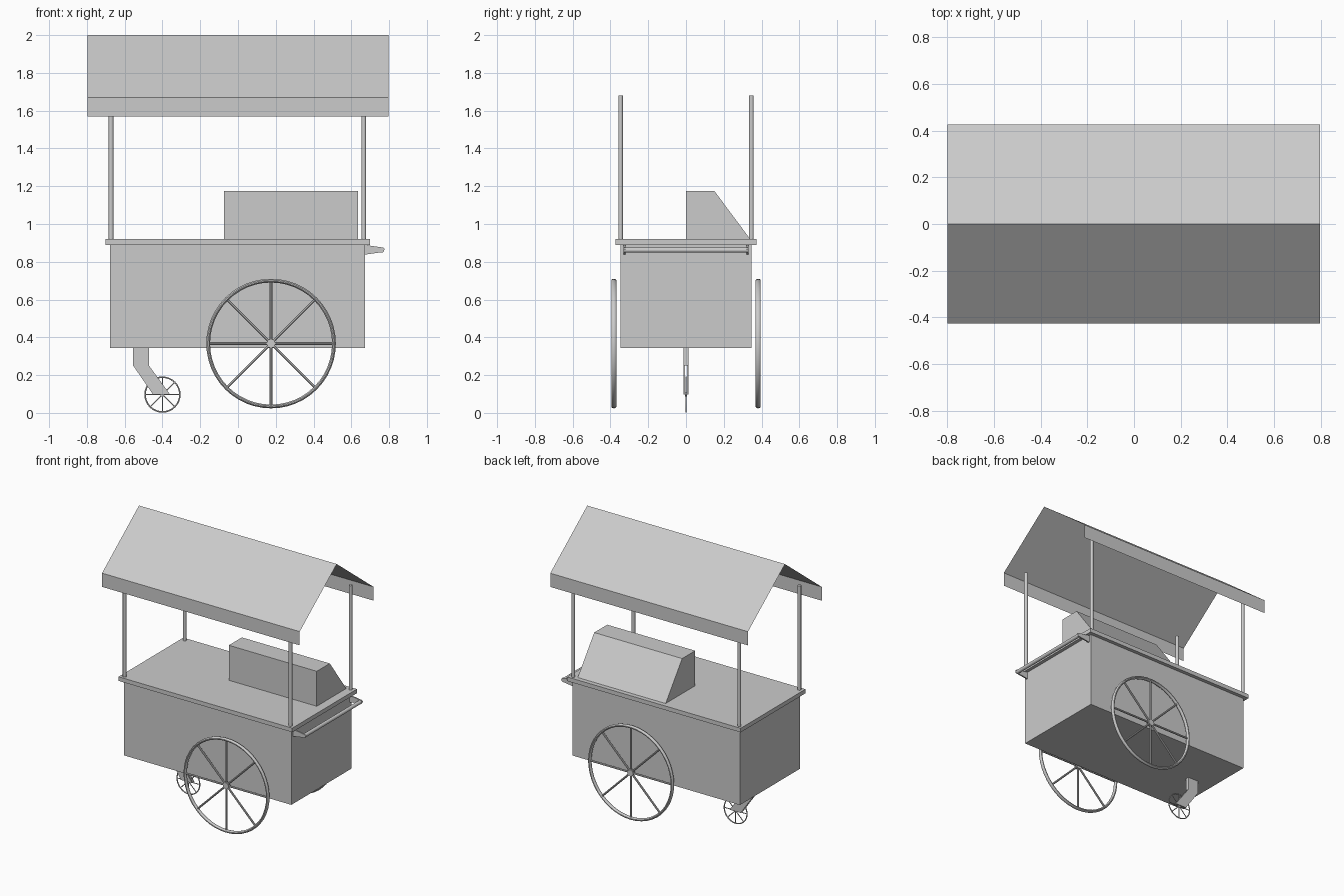
import bpy, bmesh, math
from mathutils import Matrix, Vector

if "Cube" in bpy.data.objects:
    bpy.data.objects.remove(bpy.data.objects["Cube"])


def finish(name, bm, smooth=False, closed=True):
    if closed:
        bmesh.ops.recalc_face_normals(bm, faces=bm.faces[:])
    me = bpy.data.meshes.new(name)
    bm.to_mesh(me)
    bm.free()
    ob = bpy.data.objects.new(name, me)
    bpy.context.collection.objects.link(ob)
    if smooth:
        bpy.ops.object.select_all(action='DESELECT')
        ob.select_set(True)
        bpy.context.view_layer.objects.active = ob
        bpy.ops.object.shade_smooth_by_angle(angle=math.radians(40))
    return ob


def add_box(bm, lo, hi):
    lo, hi = Vector(lo), Vector(hi)
    m = Matrix.Translation((lo + hi) / 2) @ Matrix.Diagonal((*(hi - lo), 1))
    bmesh.ops.create_cube(bm, size=1, matrix=m)


def box(name, lo, hi):
    bm = bmesh.new()
    add_box(bm, lo, hi)
    return finish(name, bm)


def add_rod(bm, a, b, r, sides=12):
    a, b = Vector(a), Vector(b)
    d = b - a
    m = Matrix.Translation((a + b) / 2) @ d.to_track_quat('Z', 'Y').to_matrix().to_4x4()
    bmesh.ops.create_cone(bm, cap_ends=True, segments=sides, radius1=r, radius2=r,
                          depth=d.length, matrix=m)


def add_prism(bm, points, vec):
    face = bm.faces.new([bm.verts.new(p) for p in points])
    ext = bmesh.ops.extrude_face_region(bm, geom=[face], use_keep_orig=True)
    bmesh.ops.translate(bm, vec=vec, verts=[v for v in ext['geom'] if isinstance(v, bmesh.types.BMVert)])


def wheel(name, cx, cy, cz, radius, rim, width, spoke, hub, hub_w, segs=48):
    """Rounded rim with eight spokes and a hub, axis along y."""
    bm = bmesh.new()
    n = 10
    rings = []
    for i in range(segs):
        a = 2 * math.pi * i / segs
        ring = []
        for j in range(n):
            t = 2 * math.pi * j / n
            r = radius - rim / 2 + rim / 2 * math.cos(t)
            ring.append(bm.verts.new((cx + r * math.cos(a), cy + width / 2 * math.sin(t),
                                      cz + r * math.sin(a))))
        rings.append(ring)
    for i in range(segs):
        p, q = rings[i], rings[(i + 1) % segs]
        for j in range(n):
            k = (j + 1) % n
            bm.faces.new((p[j], p[k], q[k], q[j]))
    for i in range(8):
        a = math.pi / 4 * i
        e = (radius - rim / 2)
        add_rod(bm, (cx, cy, cz), (cx + e * math.cos(a), cy, cz + e * math.sin(a)), spoke, 8)
    add_rod(bm, (cx, cy - hub_w / 2, cz), (cx, cy + hub_w / 2, cz), hub, 16)
    return finish(name, bm, True)


# Cart body and counter
box("cart_body", (-0.677, -0.347, 0.344), (0.673, 0.347, 0.89))
box("countertop", (-0.702, -0.373, 0.89), (0.698, 0.373, 0.92))

# Display case with sloping back
bm = bmesh.new()
add_prism(bm, [(-0.074, y, z) for y, z in ((0, 0.92), (0.34, 0.92), (0.15, 1.175), (0, 1.175))],
          (0.709, 0, 0))
finish("display_case", bm)

# Canopy posts
for side, y in (("front", -0.346), ("back", 0.346)):
    for end, x in (("left", -0.672), ("right", 0.666)):
        bm = bmesh.new()
        add_rod(bm, (x, y, 0.92), (x, y, 1.68), 0.0125)
        finish(f"{side}_{end}_post", bm, True)

# Thin gabled canopy with hanging edges
bm = bmesh.new()
prof = [(-0.426, 1.57), (-0.426, 1.67), (0, 2.0), (0.426, 1.67), (0.426, 1.57)]
left = [bm.verts.new((-0.798, y, z)) for y, z in prof]
right = [bm.verts.new((0.796, y, z)) for y, z in prof]
for i in range(4):
    bm.faces.new((left[i], right[i], right[i + 1], left[i + 1]))
finish("canopy", bm, closed=False)

# Large side wheels
for side, s in (("front", -1), ("back", 1)):
    wheel(f"{side}_large_wheel", 0.175, s * 0.382, 0.367, 0.343, 0.02, 0.028, 0.007, 0.023, 0.022)

# Small guide wheel and its fork
wheel("small_wheel", -0.40, 0, 0.097, 0.096, 0.008, 0.008, 0.003, 0.01, 0.01, 32)
bm = bmesh.new()
add_prism(bm, [(x, -0.013, z) for x, z in ((-0.555, 0.344), (-0.555, 0.25), (-0.471, 0.25), (-0.471, 0.344))],
          (0, 0.026, 0))
leg = ((-0.555, 0.25), (-0.45, 0.098), (-0.36, 0.098), (-0.471, 0.25))
for y in (-0.013, 0.006):
    add_prism(bm, [(x, y, z) for x, z in leg], (0, 0.007, 0))
finish("small_wheel_fork", bm)

# Push handle: two brackets and a bar
bm = bmesh.new()
bracket = ((0.673, 0.89), (0.70, 0.885), (0.77, 0.875), (0.776, 0.867), (0.77, 0.851), (0.735, 0.847), (0.673, 0.838))
for y in (-0.33, 0.32):
    add_prism(bm, [(x, y, z) for x, z in bracket], (0, 0.01, 0))
finish("handle_brackets", bm)
bm = bmesh.new()
add_rod(bm, (0.76, -0.325, 0.862), (0.76, 0.325, 0.862), 0.0135, 16)
finish("handle_bar", bm, True)
